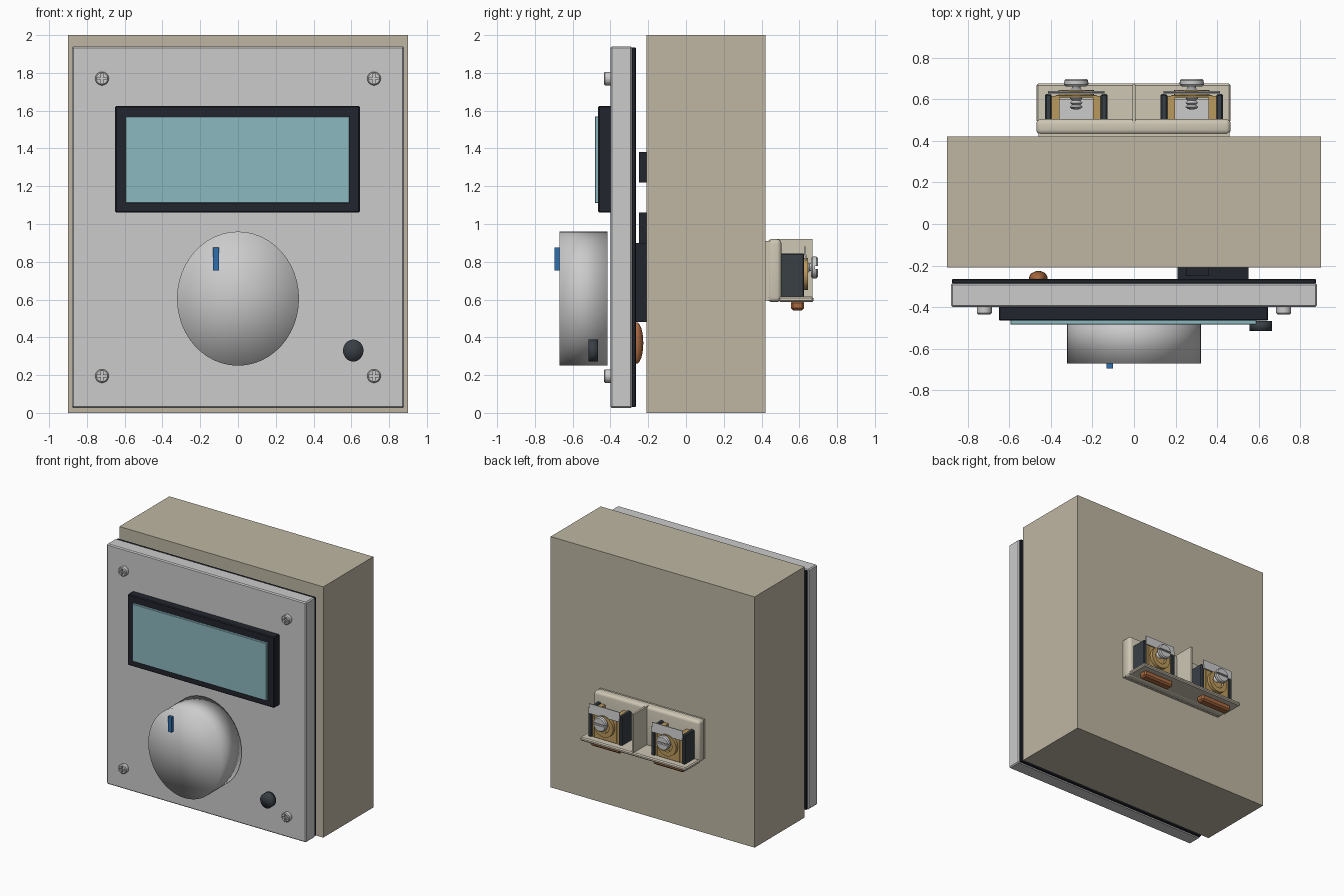
import bpy, bmesh, math
from mathutils import Matrix, Vector

if "Cube" in bpy.data.objects:
    bpy.data.objects.remove(bpy.data.objects["Cube"])


def material(name, r, g, b):
    m = bpy.data.materials.new(name)
    m.diffuse_color = (r, g, b, 1)
    m.use_nodes = True
    m.node_tree.nodes["Principled BSDF"].inputs["Base Color"].default_value = m.diffuse_color
    return m


TAN = material("tan", 0.52, 0.47, 0.37)
CREAM = material("cream", 0.62, 0.57, 0.46)
DARK = material("dark", 0.016, 0.018, 0.027)
SLATE = material("slate", 0.04, 0.05, 0.06)
SCREEN = material("screen", 0.26, 0.48, 0.52)
BLUE = material("blue", 0.03, 0.16, 0.42)
COPPER = material("copper", 0.40, 0.14, 0.05)
BRASS = material("brass", 0.50, 0.32, 0.11)
PANEL = material("panel", 0.60, 0.60, 0.60)
STEEL = material("steel", 0.55, 0.56, 0.58)


def finish(name, bm, mat, smooth=None):
    bmesh.ops.recalc_face_normals(bm, faces=bm.faces)
    me = bpy.data.meshes.new(name)
    bm.to_mesh(me)
    bm.free()
    ob = bpy.data.objects.new(name, me)
    bpy.context.collection.objects.link(ob)
    if mat:
        me.materials.append(mat)
    if smooth == "all":
        me.shade_smooth()
    elif smooth:
        bpy.ops.object.select_all(action='DESELECT')
        ob.select_set(True)
        bpy.context.view_layer.objects.active = ob
        bpy.ops.object.shade_smooth_by_angle(angle=math.radians(smooth))
    return ob


def box(name, x, y, z, mat, bevel=0, seg=1, tilt=0):
    bm = bmesh.new()
    bmesh.ops.create_cube(bm, size=1)
    size = [b - a for a, b in (x, y, z)]
    mid = Vector([(a + b) / 2 for a, b in (x, y, z)])
    bmesh.ops.scale(bm, vec=size, verts=bm.verts)
    if bevel:
        bmesh.ops.bevel(bm, geom=bm.edges[:], offset=bevel, segments=seg,
                        affect='EDGES', profile=0.5)
    bmesh.ops.transform(bm, verts=bm.verts,
                        matrix=Matrix.Translation(mid) @ Matrix.Rotation(tilt, 4, 'X'))
    return finish(name, bm, mat, 35 if seg > 1 else None)


def lathe(name, x, z, profile, mat, sx=1, sz=1, n=32, smooth=35):
    """Turn (radius, y) points about an axis parallel to y."""
    bm = bmesh.new()
    vs = [bm.verts.new((r, y, 0)) for r, y in profile]
    es = [bm.edges.new(p) for p in zip(vs, vs[1:])]
    bmesh.ops.spin(bm, geom=vs + es, axis=(0, 1, 0), cent=(0, 0, 0),
                   steps=n, angle=2 * math.pi)
    bmesh.ops.remove_doubles(bm, verts=bm.verts, dist=1e-5)
    bmesh.ops.scale(bm, vec=(sx, 1, sz), verts=bm.verts)
    bmesh.ops.translate(bm, vec=(x, 0, z), verts=bm.verts)
    return finish(name, bm, mat, smooth)


def disc(r, y0, y1):
    return [(0, y0), (r, y0), (r, y1), (0, y1)]


def recess(screw, x, z, y, points):
    """Cut an extruded outline into a screw head."""
    bm = bmesh.new()
    f = bm.faces.new([bm.verts.new((x + px, y - 0.015, z + pz)) for px, pz in points])
    out = bmesh.ops.extrude_face_region(bm, geom=[f])
    bmesh.ops.translate(bm, vec=(0, 0.03, 0),
                        verts=[v for v in out["geom"] if isinstance(v, bmesh.types.BMVert)])
    cutter = finish(screw.name + "_cutter", bm, None)
    cutter.hide_render = True
    cutter.hide_viewport = True
    mod = screw.modifiers.new("recess", 'BOOLEAN')
    mod.operation = 'DIFFERENCE'
    mod.solver = 'EXACT'
    mod.object = cutter


# housing and front panel
box("housing", (-0.9, 0.9), (-0.21, 0.42), (0, 2), TAN)
box("front_panel", (-0.88, 0.88), (-0.40, -0.285), (0.025, 1.94), PANEL, 0.008)
box("circuit_board", (-0.875, 0.875), (-0.288, -0.265), (0.03, 1.935), DARK, 0.004)

# components behind the board
box("relay", (0.21, 0.55), (-0.27, -0.21), (0.48, 0.90), DARK)
for i, z in enumerate((0.90, 1.22)):
    box(f"chip_{i}", (0.25, 0.36), (-0.25, -0.21), (z, z + 0.16), DARK)
bm = bmesh.new()
bmesh.ops.create_uvsphere(bm, u_segments=24, v_segments=12, radius=1,
                          matrix=Matrix.Translation((-0.46, -0.262, 0.37))
                          @ Matrix.Diagonal((0.045, 0.036, 0.11, 1)))
finish("capacitor", bm, COPPER, "all")

# display
box("display_bezel", (-0.65, 0.645), (-0.465, -0.395), (1.06, 1.625), DARK, 0.006)
box("display_screen", (-0.595, 0.59), (-0.483, -0.455), (1.11, 1.57), SCREEN, 0.003)

# knob, pointer and push button
lathe("knob", 0, 0.605, disc(1, -0.67, -0.415), PANEL, 0.323, 0.355, 48, "all")
box("knob_pointer", (-0.133, -0.1), (-0.695, -0.66), (0.755, 0.875), BLUE)
lathe("push_button", 0.61, 0.33, disc(1, -0.515, -0.467), SLATE, 0.054, 0.058, 32, "all")

# panel screws with cross recesses
a, b = 0.006, 0.027
cross = [(a, b), (a, a), (b, a), (b, -a), (a, -a), (a, -b),
         (-a, -b), (-a, -a), (-b, -a), (-b, a), (-a, a), (-a, b)]
for x in (-0.72, 0.72):
    for z in (0.195, 1.77):
        s = lathe(f"panel_screw_{x:+.1f}_{z:.1f}", x, z,
                  [(0, -0.435), (0.03, -0.435), (0.036, -0.429), (0.036, -0.395), (0, -0.395)],
                  STEEL, n=24)
        recess(s, x, z, -0.435, cross)

# terminal block base
box("terminal_foot", (-0.46, 0.46), (0.415, 0.45), (0.595, 0.91), CREAM)
box("terminal_plate", (-0.47, 0.465), (0.43, 0.505), (0.587, 0.92), CREAM, 0.024, 4)
box("terminal_shelf", (-0.47, 0.465), (0.49, 0.675), (0.587, 0.615), CREAM, 0.008)
box("terminal_divider", (-0.008, 0.008), (0.48, 0.67), (0.605, 0.92), CREAM)

# the two screw terminals
for side, cx in (("left", -0.278), ("right", 0.278)):
    for s in (-1, 1):
        def span(p, q):
            return tuple(sorted((cx + s * p, cx + s * q)))
        tag = f"{side}_{'ab'[s > 0]}"
        box("terminal_wall_" + tag, span(0.118, 0.15), (0.50, 0.625), (0.61, 0.845), SLATE, 0.006)
        box("terminal_brass_" + tag, span(0.08, 0.119), (0.50, 0.615), (0.61, 0.835), BRASS)
    box(f"terminal_block_{side}", (cx - 0.081, cx + 0.081), (0.50, 0.60), (0.61, 0.70), STEEL)
    box(f"clamp_plate_{side}", (cx - 0.10, cx + 0.10), (0.608, 0.62), (0.615, 0.83), BRASS, 0.003)
    box(f"label_plate_{side}", (cx - 0.135, cx + 0.135), (0.628, 0.636), (0.805, 0.88), STEEL, tilt=0.08)
    lathe(f"clamp_washer_{side}", cx, 0.735,
          [(0.05, 0.618), (0.05, 0.645), (0.085, 0.645), (0.085, 0.618), (0.05, 0.618)], BRASS)
    # threaded shaft
    thread = [(0, 0.55)]
    for k in range(5):
        thread += [(0.02, 0.553 + k * 0.02), (0.031, 0.563 + k * 0.02)]
    lathe(f"screw_shaft_{side}", cx, 0.77, thread + [(0.02, 0.653), (0.02, 0.67), (0, 0.67)],
          STEEL, n=20)
    # slotted head
    head = lathe(f"terminal_screw_{side}", cx, 0.77,
                 [(0, 0.662), (0.05, 0.662), (0.058, 0.67), (0.058, 0.69), (0.05, 0.698), (0, 0.698)],
                 STEEL)
    recess(head, cx, 0.77, 0.698, [(-0.07, -0.007), (0.07, -0.007), (0.07, 0.007), (-0.07, 0.007)])
    # copper lug under the shelf
    box(f"copper_lug_{side}", (cx - 0.135, cx + 0.135), (0.555, 0.625), (0.542, 0.595), COPPER, 0.012)
